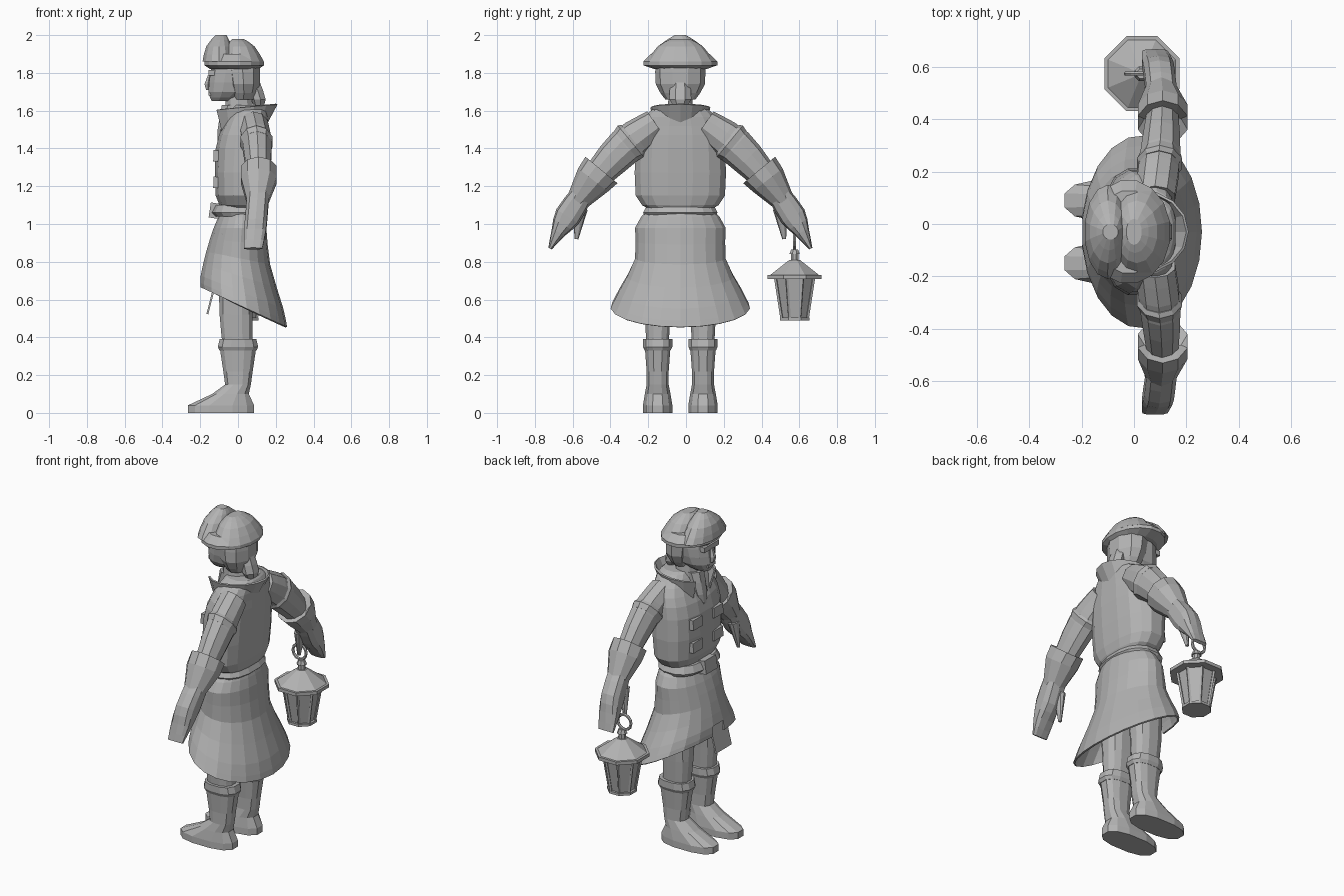
import bpy, bmesh
from math import sin, cos, pi, atan2, copysign
from mathutils import Vector

if "Cube" in bpy.data.objects:
    bpy.data.objects.remove(bpy.data.objects["Cube"])

material = bpy.data.materials.new("plain_grey")
material.use_nodes = True
material.diffuse_color = (.45, .45, .45, 1)
shader = material.node_tree.nodes["Principled BSDF"]
shader.inputs["Base Color"].default_value = material.diffuse_color
MIDDLE = -.03  # the figure's own middle in y


def finish(name, bm, thickness=0):
    bmesh.ops.recalc_face_normals(bm, faces=bm.faces)
    mesh = bpy.data.meshes.new(name)
    bm.to_mesh(mesh)
    bm.free()
    mesh.materials.append(material)
    part = bpy.data.objects.new(name, mesh)
    bpy.context.collection.objects.link(part)
    if thickness:
        modifier = part.modifiers.new("thickness", "SOLIDIFY")
        modifier.thickness = thickness
    return part


def ring(z, depth, width, x=0, y=0, slope=0):
    """Cross-section: half depth in x, half width in y, rise along x."""
    return Vector((x, y, z, depth, width, slope))


def smooth(keys, steps):
    """Fill in cross-sections along a soft curve through the keys."""
    padded = [keys[0], *keys, keys[-1]]
    result = []
    for a, b, c, d in zip(padded, padded[1:], padded[2:], padded[3:]):
        for i in range(steps):
            t = i / steps
            result.append(b + (c - a) * t / 2
                          + (a * 2 - b * 5 + c * 4 - d) * t * t / 2
                          + (b * 3 - a - c * 3 + d) * t * t * t / 2)
    return result + [keys[-1]]


def loft(name, *keys, sides=12, steps=1, side=1, follow=False, square=1,
         turn=.5, thickness=0, gap=None, gap_row=0):
    """Skin cross-sections; gap opens the front, side mirrors in y."""
    rings = smooth(keys, steps)
    bm = bmesh.new()
    loops = []
    for i, (x, y, z, depth, width, slope) in enumerate(rings):
        lean = 0
        if follow:
            run = rings[min(i + 1, len(rings) - 1)] - rings[max(i - 1, 0)]
            lean = atan2(run[2], run[1]) - pi / 2
        loop = []
        for k in range(sides):
            angle = 2 * pi * (k + turn) / sides
            u = copysign(abs(cos(angle)) ** square, cos(angle)) * depth
            v = copysign(abs(sin(angle)) ** square, sin(angle)) * width
            loop.append(bm.verts.new((x + u, MIDDLE + side * (y + v * cos(lean)),
                                      z + v * sin(lean) + slope * u)))
        loops.append(loop)
    for i, (low, high) in enumerate(zip(loops, loops[1:])):
        for k in range(sides):
            if gap is None or i < gap_row or abs(k - sides // 2) > gap:
                m = (k + 1) % sides
                bm.faces.new((low[k], low[m], high[m], high[k]))
    if gap is None:
        bm.faces.new(loops[0])
        bm.faces.new(loops[-1])
    return finish(name, bm, thickness)


def box(name, place, size, tilt=0):
    bm = bmesh.new()
    bmesh.ops.create_cube(bm, size=1)
    bmesh.ops.scale(bm, vec=size, verts=bm.verts)
    part = finish(name, bm)
    part.location = Vector(place) + Vector((0, MIDDLE, 0))
    part.rotation_euler.y = tilt


# Coat: jacket, belt and open skirt
loft("jacket",
     ring(z=1.08, depth=.1, width=.17, x=.02), ring(z=1.15, depth=.13, width=.24, x=.01),
     ring(z=1.4, depth=.14, width=.24, x=.02), ring(z=1.52, depth=.12, width=.22, x=.04),
     ring(z=1.6, depth=.1, width=.16, x=.06), ring(z=1.63, depth=.08, width=.1, x=.06),
     sides=16, steps=2, square=.8)
loft("belt",
     ring(z=1.04, depth=.12, width=.19), ring(z=1.06, depth=.14, width=.2),
     ring(z=1.1, depth=.12, width=.18), sides=16, square=.8)
box("belt_buckle", place=(-.12, 0, 1.07), size=(.06, .11, .08), tilt=.15)
loft("coat_skirt",
     ring(z=1.07, depth=.11, width=.18, x=.02), ring(z=.98, depth=.14, width=.24, x=.01),
     ring(z=.82, depth=.17, width=.24, slope=-.2),
     ring(z=.64, depth=.22, width=.33, x=.02, slope=-.4),
     ring(z=.56, depth=.23, width=.37, x=.03, slope=-.46),
     sides=21, steps=2, turn=0, thickness=.01, gap=0, gap_row=6)
box("front_coat_flap", place=(-.14, -.1, .61), size=(.01, .15, .18), tilt=.25)

# Collar and neckcloth
loft("collar",
     ring(z=1.5, depth=.12, width=.12, x=.02, slope=.2),
     ring(z=1.62, depth=.17, width=.15, x=.03, slope=.1),
     sides=15, turn=0, thickness=.01, gap=1)
loft("neckcloth",
     ring(z=1.42, depth=.02, width=.02, x=-.09), ring(z=1.5, depth=.03, width=.05, x=-.08),
     ring(z=1.63, depth=.06, width=.06, x=-.03), sides=8, steps=2)

# Chest tabs in two columns
for column in (-1, 1):
    for z in (1.36, 1.22):
        box("chest_tab", place=(-.115, column * .1, z), size=(.03, .09, .06), tilt=.05)

# Head, face and hair
loft("neck", ring(z=1.58, depth=.08, width=.07, x=.01),
     ring(z=1.7, depth=.07, width=.06), sides=10)
loft("head",
     ring(z=1.65, depth=.05, width=.04, x=-.09), ring(z=1.7, depth=.11, width=.09, x=-.05),
     ring(z=1.8, depth=.12, width=.11, x=-.03), ring(z=1.87, depth=.12, width=.11, x=-.02),
     steps=2, square=.9)
loft("nose",
     ring(z=1.71, depth=.01, width=.02, x=-.16), ring(z=1.74, depth=.02, width=.02, x=-.16),
     ring(z=1.79, depth=.01, width=.01, x=-.15), sides=6)
box("brow", place=(-.13, 0, 1.8), size=(.05, .14, .03))
box("mouth", place=(-.13, 0, 1.69), size=(.05, .07, .02))
loft("hair",
     ring(z=1.66, depth=.06, width=.08, x=.03), ring(z=1.74, depth=.09, width=.13, x=.03),
     ring(z=1.86, depth=.1, width=.13, x=.02), sides=10, steps=2)
loft("hair_tail",
     ring(z=1.61, depth=.02, width=.02, x=.11), ring(z=1.66, depth=.04, width=.06, x=.11),
     ring(z=1.75, depth=.04, width=.05, x=.08), sides=7, steps=2)

# Hat: brim, rear crown and turned-up front
loft("hat_brim",
     ring(z=1.82, depth=.13, width=.14, x=-.02), ring(z=1.84, depth=.16, width=.2, x=-.02),
     ring(z=1.86, depth=.16, width=.2, x=-.02), ring(z=1.9, depth=.13, width=.16, x=-.02),
     sides=16)
loft("hat_crown",
     ring(z=1.86, depth=.12, width=.18, x=.02), ring(z=1.94, depth=.08, width=.12, x=.01),
     ring(z=1.98, depth=.03, width=.05), sides=14, steps=2)
loft("hat_front_flap",
     ring(z=1.86, depth=.09, width=.18, x=-.1), ring(z=1.94, depth=.07, width=.12, x=-.1),
     ring(z=2, depth=.03, width=.03, x=-.09), sides=14, steps=2)


def along(t, depth, width):
    """Cross-section part way along the arm, shoulder to fingertips."""
    shoulder, elbow, tip = Vector((.13, 1.53)), Vector((.47, 1.32)), Vector((.69, .87))
    y, z = shoulder * (1 - t) ** 2 + elbow * 2 * t * (1 - t) + tip * t * t
    return ring(z=z, depth=depth, width=width, x=.08 + .03 * sin(pi * t), y=y)


for side, tag in ((1, "right_"), (-1, "left_")):
    # Sleeve, shoulder band, cuff and glove
    limb = dict(side=side, follow=True, sides=10)
    loft(tag + "sleeve", along(t=0, depth=.08, width=.08), along(t=.25, depth=.08, width=.1),
         along(t=.55, depth=.06, width=.07), steps=3, **limb)
    loft(tag + "shoulder_band", along(t=.18, depth=.08, width=.1),
         along(t=.2, depth=.09, width=.11), along(t=.24, depth=.08, width=.1), **limb)
    loft(tag + "cuff", along(t=.5, depth=.06, width=.06), along(t=.46, depth=.1, width=.11),
         along(t=.54, depth=.1, width=.1), along(t=.7, depth=.06, width=.06), **limb)
    loft(tag + "glove", along(t=.65, depth=.06, width=.06), along(t=.8, depth=.06, width=.07),
         along(t=.9, depth=.06, width=.04), along(t=1, depth=.05, width=.01),
         steps=2, square=.7, **limb)
    loft(tag + "thumb", ring(z=1.08, depth=.03, width=.04, x=.07, y=.53),
         ring(z=.92, depth=.01, width=.01, x=.05, y=.55), steps=2, **limb)

    # Trousers and boots
    leg = dict(side=side, square=.8)
    loft(tag + "trouser_leg", ring(z=.34, depth=.08, width=.06, y=.12),
         ring(z=.52, depth=.09, width=.07, x=-.01, y=.12),
         ring(z=.95, depth=.11, width=.1, y=.11), steps=2, **leg)
    for part, keys in {
        "boot_foot": (ring(z=0, depth=.18, width=.08, x=-.09, y=.12),
                      ring(z=.04, depth=.18, width=.08, x=-.09, y=.12),
                      ring(z=.1, depth=.1, width=.07, x=-.04, y=.12),
                      ring(z=.15, depth=.07, width=.06, y=.12)),
        "boot_shaft": (ring(z=.15, depth=.07, width=.06, y=.12),
                       ring(z=.22, depth=.08, width=.06, y=.12),
                       ring(z=.35, depth=.1, width=.07, y=.12)),
        "boot_cuff": (ring(z=.33, depth=.1, width=.07, y=.12),
                      ring(z=.35, depth=.11, width=.08, y=.12),
                      ring(z=.39, depth=.1, width=.08, y=.12)),
    }.items():
        loft(tag + part, *keys, **leg)

# Lantern, eight-sided, hanging from the right hand
LAMP_X, LAMP_Y = .03, .575


def lamp(name, low, high, bottom, top):
    tier = dict(x=LAMP_X, y=LAMP_Y - MIDDLE)
    loft(name, ring(low, bottom, bottom, **tier), ring(high, top, top, **tier), sides=8)


lamp("lantern_base", low=.49, high=.505, bottom=.085, top=.085)
lamp("lantern_glass", low=.5, high=.72, bottom=.07, top=.105)
lamp("lantern_eave", low=.71, high=.73, bottom=.155, top=.155)
lamp("lantern_roof", low=.73, high=.81, bottom=.14, top=.03)
lamp("lantern_neck", low=.8, high=.84, bottom=.022, top=.022)
lamp("lantern_cap", low=.84, high=.865, bottom=.03, top=.02)

# Bars on the corners of the glass
bm = bmesh.new()
for k in range(8):
    angle = 2 * pi * (k + .5) / 8
    out = Vector((cos(angle), sin(angle), 0))
    across = Vector((-out.y, out.x, 0))
    ends = []
    for radius, z in ((.073, .5), (.11, .72)):
        centre = Vector((LAMP_X, LAMP_Y, z)) + out * radius
        ends.append([bm.verts.new(centre + d * .009) for d in (out, across, -out, -across)])
    for j in range(4):
        bm.faces.new((ends[0][j], ends[0][j - 1], ends[1][j - 1], ends[1][j]))
finish("lantern_bars", bm)

bpy.ops.mesh.primitive_torus_add(location=(LAMP_X - .015, LAMP_Y, .91), rotation=(pi / 2, 0, 0),
                                 major_radius=.045, minor_radius=.009,
                                 major_segments=12, minor_segments=6)
handle = bpy.context.object
handle.name = "lantern_ring"
handle.data.materials.append(material)
